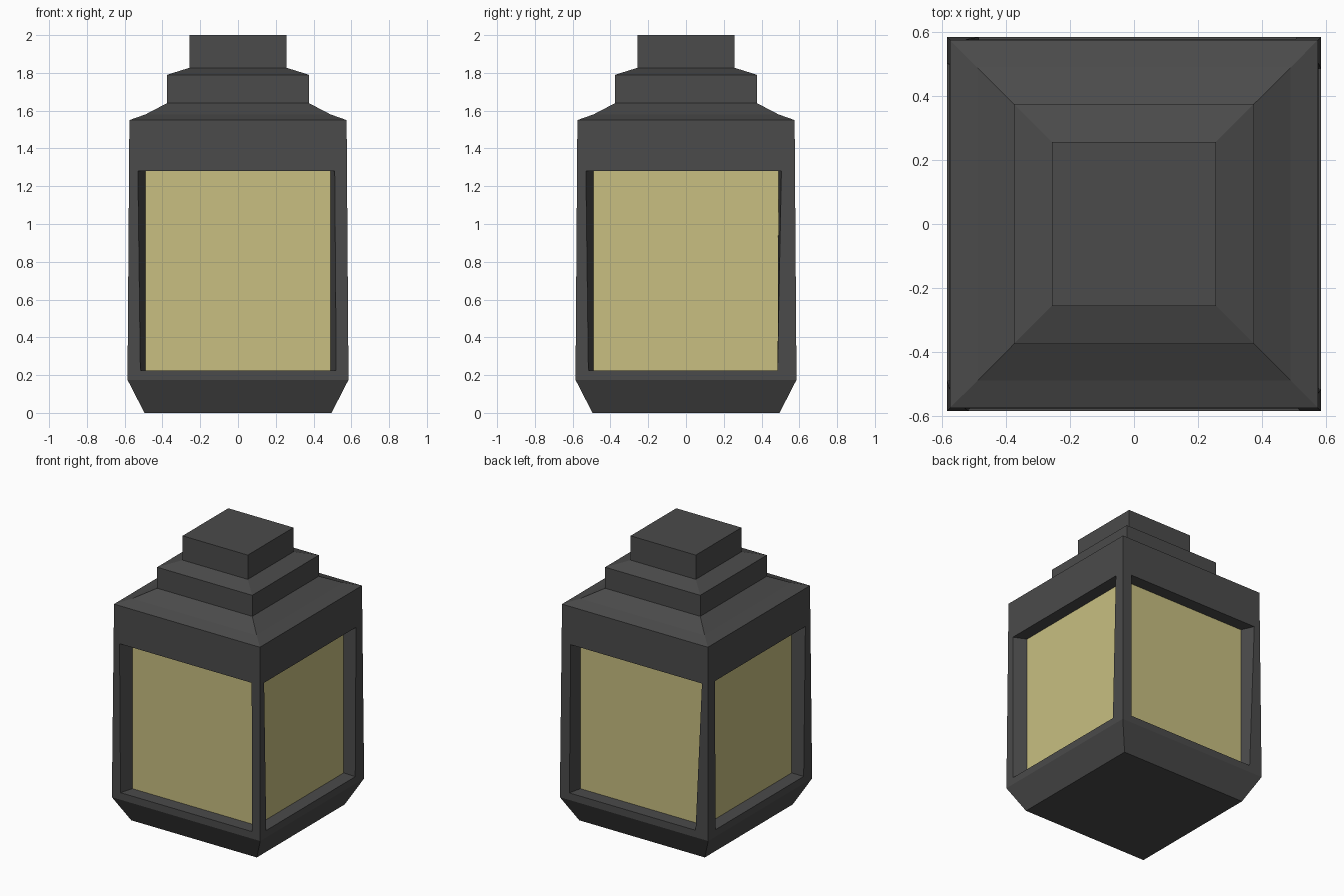
import bpy, bmesh
from math import pi
from mathutils import Matrix, Vector

if "Cube" in bpy.data.objects:
    bpy.data.objects.remove(bpy.data.objects["Cube"])


def material(name, rgb):
    m = bpy.data.materials.new(name)
    m.diffuse_color = (*rgb, 1)
    m.use_nodes = True
    m.node_tree.nodes["Principled BSDF"].inputs["Base Color"].default_value = m.diffuse_color
    return m


def finish(bm, name, mat):
    bmesh.ops.remove_doubles(bm, verts=bm.verts, dist=1e-4)
    me = bpy.data.meshes.new(name)
    bm.to_mesh(me)
    bm.free()
    me.materials.append(mat)
    ob = bpy.data.objects.new(name, me)
    bpy.context.collection.objects.link(ob)


def face(bm, pts):
    bm.faces.new([bm.verts.new(p) for p in pts])


def square_profile(name, prof, mat, cap_top=False, cap_bottom=False):
    """Stack of square rings: prof lists (half width, z) from bottom to top."""
    bm = bmesh.new()
    ring = lambda h, z: [Vector(p) for p in ((-h, -h, z), (h, -h, z), (h, h, z), (-h, h, z))]
    rings = [ring(*p) for p in prof]
    for a, b in zip(rings, rings[1:]):
        for i in range(4):
            j = (i + 1) % 4
            face(bm, (a[i], a[j], b[j], b[i]))
    if cap_top:
        face(bm, rings[-1])
    if cap_bottom:
        face(bm, rings[0][::-1])
    finish(bm, name, mat)


metal = material("dark_metal", (0.07, 0.07, 0.07))
pane = material("warm_glass", (0.58, 0.52, 0.22))

Z0, Z1 = 0.175, 1.55          # wall bottom and top
W0, W1 = 0.585, 0.575         # wall half widths
ZB, ZT, INNER = 0.225, 1.28, 0.49   # opening heights, glass plane

# Tapered base and stepped roof
square_profile("base", [(0.495, 0), (W0, Z0)], metal, cap_bottom=True)
square_profile("roof", [(W1, Z1), (0.49, 1.58), (0.375, 1.64), (0.375, 1.79),
                        (0.257, 1.827), (0.257, 2.0)], metal, cap_top=True)

# Window edges per side (left top, left bottom, right top, right bottom)
openings = [(-0.53, -0.517, 0.512, 0.52),    # front
            (-0.53, -0.517, 0.505, 0.485),   # right
            (-0.505, -0.51, 0.53, 0.485),    # back
            (-0.50, -0.50, 0.52, 0.49)]      # left


def wall(z):
    return W0 + (W1 - W0) * (z - Z0) / (Z1 - Z0)


# Walls with recessed openings, and the glass behind them
frame, glass = bmesh.new(), bmesh.new()
for k, (lt, lb, rt, rb) in enumerate(openings):
    rot = Matrix.Rotation(k * pi / 2, 3, 'Z')
    outer = [(-W0, -W0, Z0), (W0, -W0, Z0), (W1, -W1, Z1), (-W1, -W1, Z1)]
    opening = [(lb, -wall(ZB), ZB), (rb, -wall(ZB), ZB), (rt, -wall(ZT), ZT), (lt, -wall(ZT), ZT)]
    inner = [(-INNER, -INNER, ZB), (INNER, -INNER, ZB), (INNER, -INNER, ZT), (-INNER, -INNER, ZT)]
    o, p, q = ([rot @ Vector(v) for v in loop] for loop in (outer, opening, inner))
    for i in range(4):
        j = (i + 1) % 4
        face(frame, (o[i], o[j], p[j], p[i]))
        face(frame, (p[i], p[j], q[j], q[i]))
    face(glass, q)
finish(frame, "window_frame", metal)
finish(glass, "glass_panes", pane)
